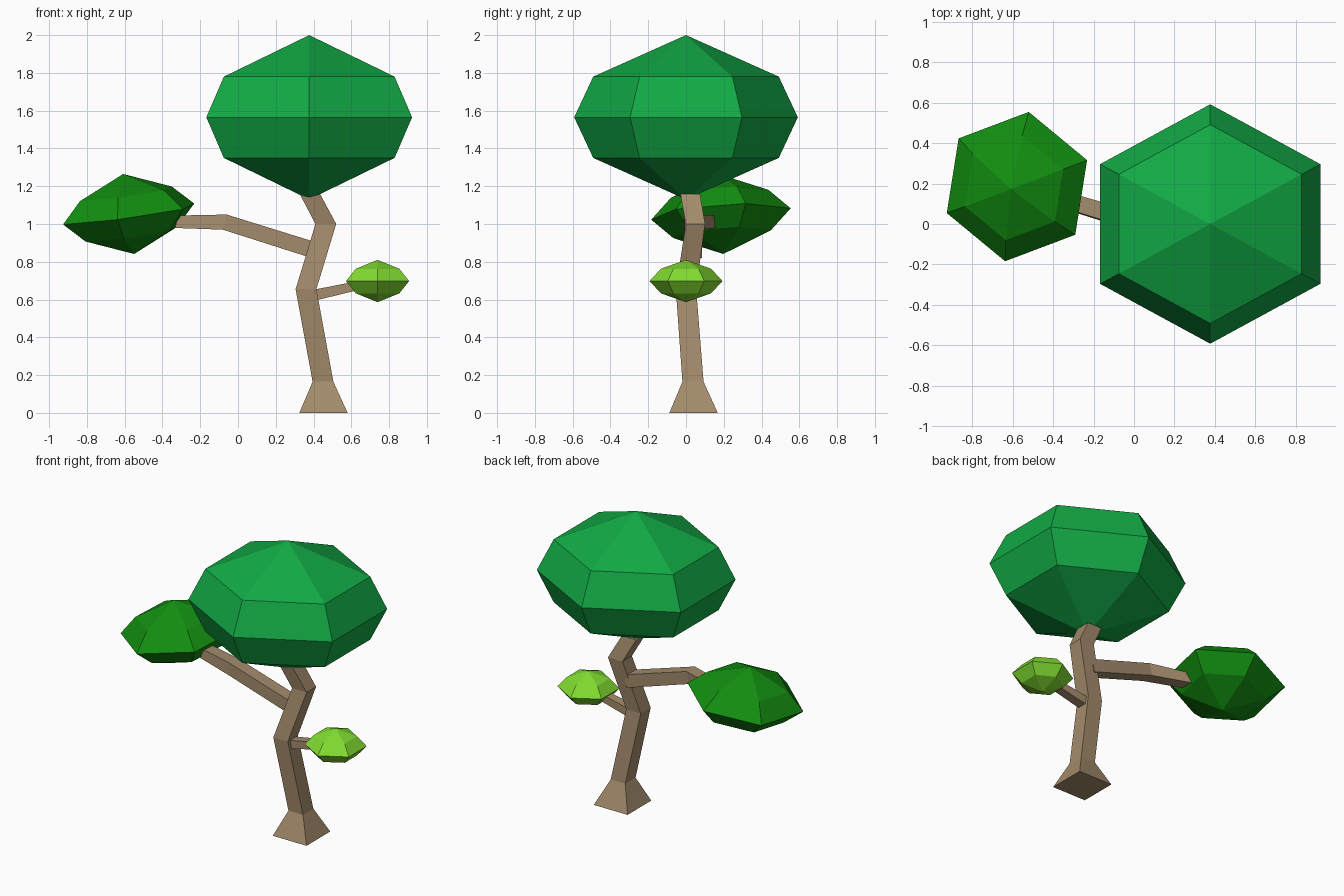
import bpy, bmesh
from math import cos, sin, pi, radians
from mathutils import Vector

if "Cube" in bpy.data.objects:
    bpy.data.objects.remove(bpy.data.objects["Cube"])


def material(name, color):
    m = bpy.data.materials.new(name)
    m.diffuse_color = (*color, 1)
    m.use_nodes = True
    m.node_tree.nodes["Principled BSDF"].inputs["Base Color"].default_value = m.diffuse_color
    return m


def finish(name, bm, mat):
    bmesh.ops.recalc_face_normals(bm, faces=bm.faces)
    me = bpy.data.meshes.new(name)
    bm.to_mesh(me)
    bm.free()
    ob = bpy.data.objects.new(name, me)
    bpy.context.collection.objects.link(ob)
    me.materials.append(mat)
    return ob


def bridge(bm, a, b):
    n = len(a)
    for i in range(n):
        j = (i + 1) % n
        bm.faces.new((a[i], a[j], b[j], b[i]))


def crown(name, mat, center, rx, ry, half_h, ring_r, ring_h, start, axis=(0, 0, 1)):
    """Six-sided faceted crown: two tips and three rings, optionally tilted."""
    bm = bmesh.new()
    rings = []
    for s, h in ((ring_r, -ring_h), (1, 0), (ring_r, ring_h)):
        angles = [start + k * pi / 3 for k in range(6)]
        rings.append([bm.verts.new((rx * s * cos(t), ry * s * sin(t), h)) for t in angles])
    bridge(bm, rings[0], rings[1])
    bridge(bm, rings[1], rings[2])
    for ring, z in ((rings[0], -half_h), (rings[2], half_h)):
        tip = bm.verts.new((0, 0, z))
        for i in range(6):
            bm.faces.new((ring[i], ring[(i + 1) % 6], tip))
    ob = finish(name, bm, mat)
    ob.location = center
    ob.rotation_mode = 'QUATERNION'
    ob.rotation_quaternion = Vector((0, 0, 1)).rotation_difference(Vector(axis))
    return ob


def limb(name, mat, sections, u, v):
    """Four-sided limb through (center, half u, half v) sections."""
    bm = bmesh.new()
    u, v = Vector(u), Vector(v)
    rings = [[bm.verts.new(Vector(c) + u * (a * hu) + v * (b * hv))
              for a, b in ((-1, -1), (1, -1), (1, 1), (-1, 1))] for c, hu, hv in sections]
    for a, b in zip(rings, rings[1:]):
        bridge(bm, a, b)
    bm.faces.new(rings[0])
    bm.faces.new(rings[-1])
    return finish(name, bm, mat)


bark = material("bark", (0.37, 0.26, 0.15))
green = material("crown_green", (0.006, 0.40, 0.06))
dark = material("dark_leaf_green", (0.006, 0.27, 0.005))
lime = material("lime_green", (0.22, 0.72, 0.03))

# Trunk with flared foot
limb("trunk", bark, [
    ((0.4525, 0.04, 0), 0.128, 0.128),
    ((0.45, 0.037, 0.165), 0.055, 0.056),
    ((0.36, 0.0, 0.655), 0.055, 0.054),
    ((0.465, 0.05, 1.0), 0.055, 0.051),
    ((0.38, 0.022, 1.16), 0.054, 0.052)], (1, 0, 0), (0, 1, 0))

# Long left branch, its end cap leaning slightly
limb("left_branch", bark, [
    ((0.40, 0.04, 0.862), 0.045, 0.042),
    ((-0.07, 0.035, 1.01), 0.045, 0.04),
    ((-0.325, 0.112, 1.012), 0.042, 0.033)], (0, 1, 0), (0.25, 0, 1))

# Short right branch
limb("right_branch", bark, [
    ((0.38, 0.005, 0.618), 0.033, 0.03),
    ((0.64, 0.0, 0.675), 0.03, 0.024)], (0, 1, 0), (0, 0, 1))

# Leaf crowns
crown("top_crown", green, (0.377, 0, 1.565), 0.629, 0.592, 0.435, 0.83, 0.215, pi / 2)
crown("left_crown", dark, (-0.579, 0.185, 1.053), 0.375, 0.375, 0.214, 0.70, 0.108,
      radians(20.7), (-0.138, -0.059, 1))
crown("right_crown", lime, (0.739, 0, 0.698), 0.193, 0.193, 0.112, 0.69, 0.065, pi / 2)
